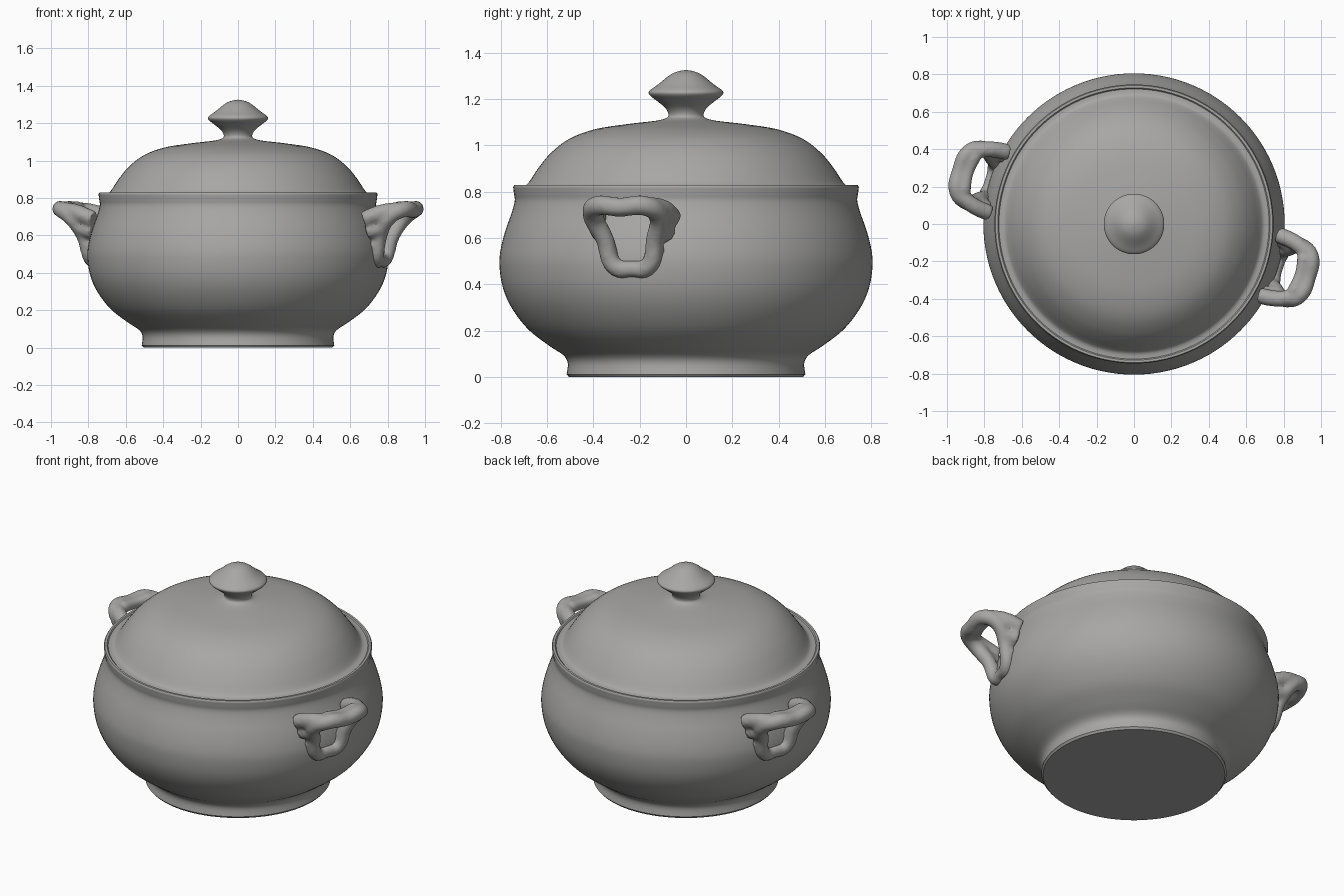
import bpy, bmesh, math
from mathutils import Matrix, Vector

if "Cube" in bpy.data.objects:
    bpy.data.objects.remove(bpy.data.objects["Cube"])

grey = bpy.data.materials.new("warm_grey")
grey.diffuse_color = (0.39, 0.385, 0.38, 1)
grey.use_nodes = True
grey.node_tree.nodes["Principled BSDF"].inputs["Base Color"].default_value = grey.diffuse_color


def smooth_path(pts, n=4):
    """Catmull-Rom curve through the profile points."""
    p = [Vector(q) for q in pts]
    p = [p[0]] + p + [p[-1]]
    out = []
    for a, b, c, d in zip(p, p[1:], p[2:], p[3:]):
        for i in range(n):
            t = i / n
            out.append(0.5 * (2 * b + (c - a) * t + (2 * a - 5 * b + 4 * c - d) * t * t
                              + (3 * b - a - 3 * c + d) * t ** 3))
    out.append(p[-1])
    return [tuple(v) for v in out]


def finish(obj):
    obj.data.materials.clear()
    obj.data.materials.append(grey)
    bpy.ops.object.select_all(action='DESELECT')
    obj.select_set(True)
    bpy.context.view_layer.objects.active = obj
    bpy.ops.object.shade_smooth_by_angle(angle=math.radians(40))


def lathe(name, profile, steps=112):
    bm = bmesh.new()
    vs = [bm.verts.new((max(r, 0), 0, z)) for r, z in profile]
    es = [bm.edges.new(pair) for pair in zip(vs, vs[1:])]
    bmesh.ops.spin(bm, geom=vs + es, cent=(0, 0, 0), axis=(0, 0, 1),
                   angle=2 * math.pi, steps=steps)
    bmesh.ops.remove_doubles(bm, verts=bm.verts, dist=1e-4)
    bmesh.ops.recalc_face_normals(bm, faces=bm.faces)
    me = bpy.data.meshes.new(name)
    bm.to_mesh(me)
    bm.free()
    obj = bpy.data.objects.new(name, me)
    bpy.context.collection.objects.link(obj)
    finish(obj)
    return obj


# Rounded bowl with foot ring and rim
side = smooth_path([(.515, .012), (.51, .06), (.53, .095), (.59, .135), (.68, .205),
                    (.75, .295), (.79, .385), (.805, .48), (.80, .55), (.78, .63),
                    (.752, .71), (.739, .76), (.742, .79), (.746, .82)])
lathe("bowl", [(0, 0), (.505, 0)] + side + [(.741, .828), (.728, .828), (.72, .82), (.70, .77)])

# Domed lid with its mushroom knob
dome = smooth_path([(.722, .822), (.695, .826), (.675, .845), (.635, .905), (.58, .97),
                    (.50, 1.03), (.39, 1.07), (.25, 1.092), (.13, 1.106), (.085, 1.118),
                    (.076, 1.135), (.09, 1.162), (.13, 1.195), (.158, 1.218),
                    (.157, 1.236), (.12, 1.263), (.07, 1.303), (.035, 1.319), (0, 1.325)])
lathe("lid", [(.715, .80)] + dome)


def add_tube(curve, pts, cyclic):
    s = curve.splines.new('BEZIER')
    s.bezier_points.add(len(pts) - 1)
    for bp, (r, t, z, rad) in zip(s.bezier_points, pts):
        bp.co = (r, t, z)
        bp.radius = rad
        bp.handle_left_type = bp.handle_right_type = 'AUTO'
    s.use_cyclic_u = cyclic


def make_handle(name, angle):
    """Loop of bar and tapering legs, with arms blending into the bowl."""
    cu = bpy.data.curves.new(name, 'CURVE')
    cu.dimensions = '3D'
    cu.bevel_depth = 1.0
    cu.bevel_resolution = 4
    cu.use_fill_caps = True
    half = [(.80, .07, .473, .040), (.83, .115, .60, .040),
            (.885, .148, .695, .045), (.955, .112, .738, .044)]
    loop = [(.795, 0, .468, .038)] + half + [(.975, 0, .733, .042)]
    loop += [(r, -t, z, w) for r, t, z, w in reversed(half)]
    add_tube(cu, loop, True)
    for s in (1, -1):
        add_tube(cu, [(.93, .125 * s, .738, .042), (.85, .158 * s, .722, .044),
                      (.755, .17 * s, .685, .045)], False)
        add_tube(cu, [(.86, .135 * s, .645, .040), (.765, .15 * s, .62, .042)], False)
        add_tube(cu, [(.82, .10 * s, .55, .038), (.775, .11 * s, .54, .038)], False)
    # inner strip widening the grip
    add_tube(cu, [(.92, .10, .748, .036), (.93, 0, .743, .032), (.92, -.10, .748, .036)], False)
    obj = bpy.data.objects.new(name, cu)
    bpy.context.collection.objects.link(obj)
    bpy.ops.object.select_all(action='DESELECT')
    obj.select_set(True)
    bpy.context.view_layer.objects.active = obj
    bpy.ops.object.convert(target='MESH')
    obj = bpy.context.view_layer.objects.active
    # fuse the tubes and soften the joints
    rm = obj.modifiers.new("fuse", 'REMESH')
    rm.mode = 'VOXEL'
    rm.voxel_size = 0.011
    sm = obj.modifiers.new("soften", 'SMOOTH')
    sm.factor = 0.5
    sm.iterations = 8
    for m in ("fuse", "soften"):
        bpy.ops.object.modifier_apply(modifier=m)
    obj.data.transform(Matrix.Rotation(angle, 4, 'Z'))
    finish(obj)


# Pair of opposite handles
make_handle("right_handle", math.radians(-17))
make_handle("left_handle", math.radians(163))
